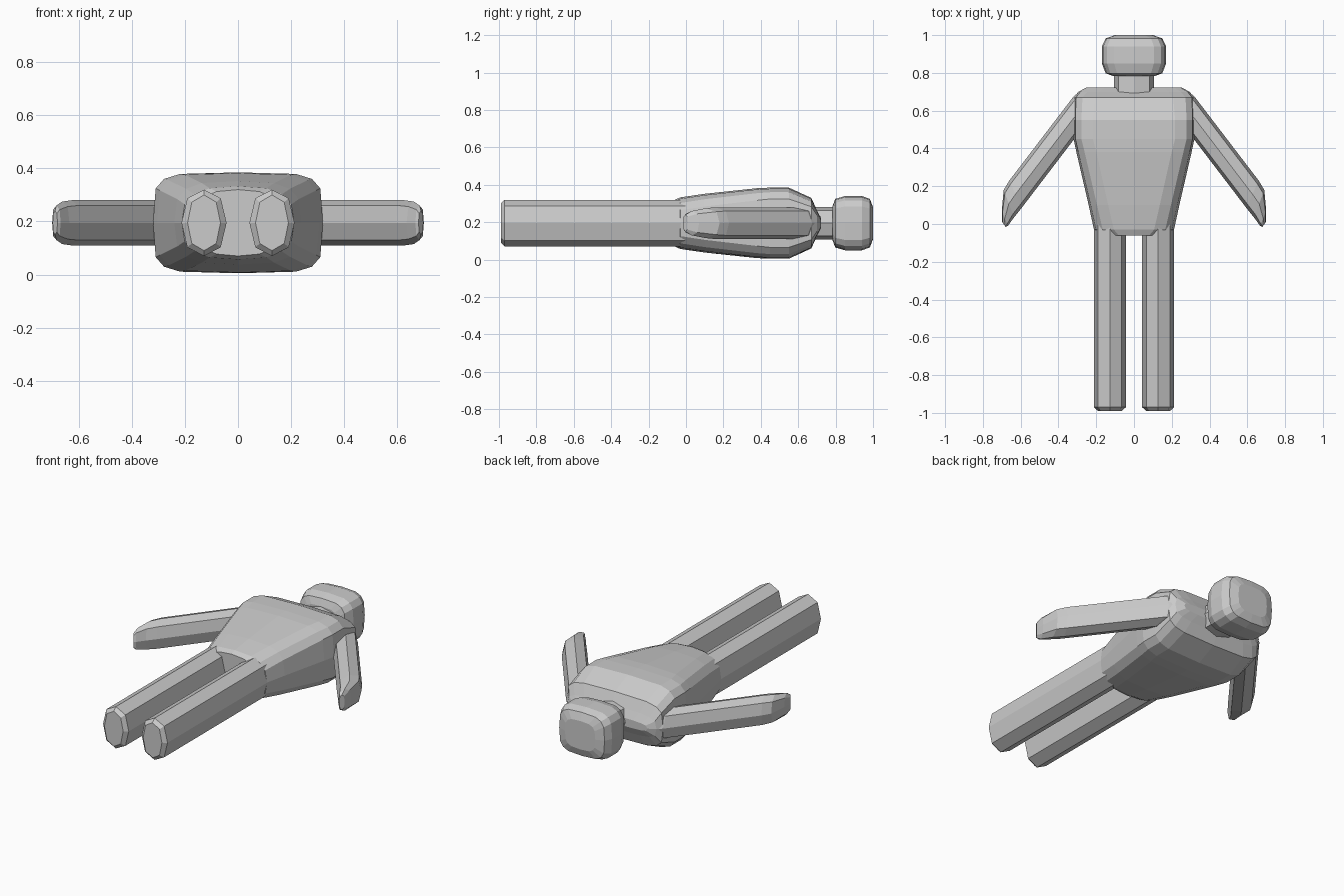
import bpy, bmesh, math
from mathutils import Vector

if "Cube" in bpy.data.objects:
    bpy.data.objects.remove(bpy.data.objects["Cube"])

ZC = 0.195  # height of the figure's mid plane


def loft(name, rings, sides, mirror=False):
    """Skin superellipse rings: (centre x, centre y, half-axis x, half-axis y, half height, roundness)."""
    bm = bmesh.new()
    loops = []
    for cx, cy, ux, uy, rz, n in rings:
        loop = []
        for i in range(sides):
            a = 2 * math.pi * i / sides
            c, s = round(math.cos(a), 6), round(math.sin(a), 6)
            e = math.copysign(abs(c) ** (2 / n), c)
            h = math.copysign(abs(s) ** (2 / n), s)
            loop.append(bm.verts.new(Vector((cx + ux * e, cy + uy * e, ZC + rz * h))))
        loops.append(loop)
    for a, b in zip(loops, loops[1:]):
        for i in range(sides):
            j = (i + 1) % sides
            bm.faces.new((a[i], a[j], b[j], b[i]))
    bm.faces.new(loops[0])
    bm.faces.new(loops[-1])
    bmesh.ops.recalc_face_normals(bm, faces=bm.faces)
    mesh = bpy.data.meshes.new(name)
    bm.to_mesh(mesh)
    bm.free()
    ob = bpy.data.objects.new(name, mesh)
    bpy.context.collection.objects.link(ob)
    if mirror:
        ob.modifiers.new("mirror", 'MIRROR')
    return ob


def straight(sections, cx=0):
    """Rings square to y, from (y, half width, half height, roundness)."""
    return [(cx, y, rx, 0, rz, n) for y, rx, rz, n in sections]


def slanted(sections):
    """Rings spanning an outer and an inner point seen from above."""
    return [((ox + ix) / 2, (oy + iy) / 2, (ox - ix) / 2, (oy - iy) / 2, rz, n)
            for ox, oy, ix, iy, rz, n in sections]


# torso, tapering from broad shoulders to the hips
loft("torso", straight([
    (-0.06, 0.17, 0.125, 2.6), (-0.03, 0.212, 0.138, 2.8), (0.10, 0.24, 0.157, 3.4),
    (0.38, 0.305, 0.187, 4.5), (0.45, 0.32, 0.19, 5), (0.55, 0.32, 0.19, 5),
    (0.67, 0.318, 0.135, 4.5), (0.70, 0.295, 0.07, 4), (0.723, 0.25, 0.025, 4)]), 16)

# neck and rounded block head
loft("neck", straight([(0.68, 0.105, 0.087, 2.8), (0.82, 0.105, 0.087, 2.8)]), 8)
loft("head", straight([
    (0.783, 0.11, 0.09, 3.5), (0.798, 0.15, 0.13, 3.8), (0.85, 0.17, 0.145, 4),
    (0.94, 0.17, 0.145, 4), (0.983, 0.15, 0.13, 3.8), (1.0, 0.10, 0.085, 3.5)]), 16)

# eight-sided legs with bevelled feet
loft("legs", straight([
    (-0.99, 0.062, 0.105, 2.3), (-0.97, 0.085, 0.125, 2.3), (0.02, 0.085, 0.125, 2.3)], 0.128), 8, True)

# slanted arms ending in blunt hands
loft("arms", slanted([
    (0.29, 0.70, 0.29, 0.48, 0.085, 2.6), (0.32, 0.675, 0.32, 0.445, 0.085, 2.6),
    (0.66, 0.23, 0.595, 0.085, 0.085, 2.6), (0.69, 0.18, 0.635, 0.035, 0.08, 2.6),
    (0.70, 0.07, 0.668, -0.01, 0.065, 2.6), (0.698, 0.01, 0.68, -0.015, 0.045, 2.6)]), 8, True)
